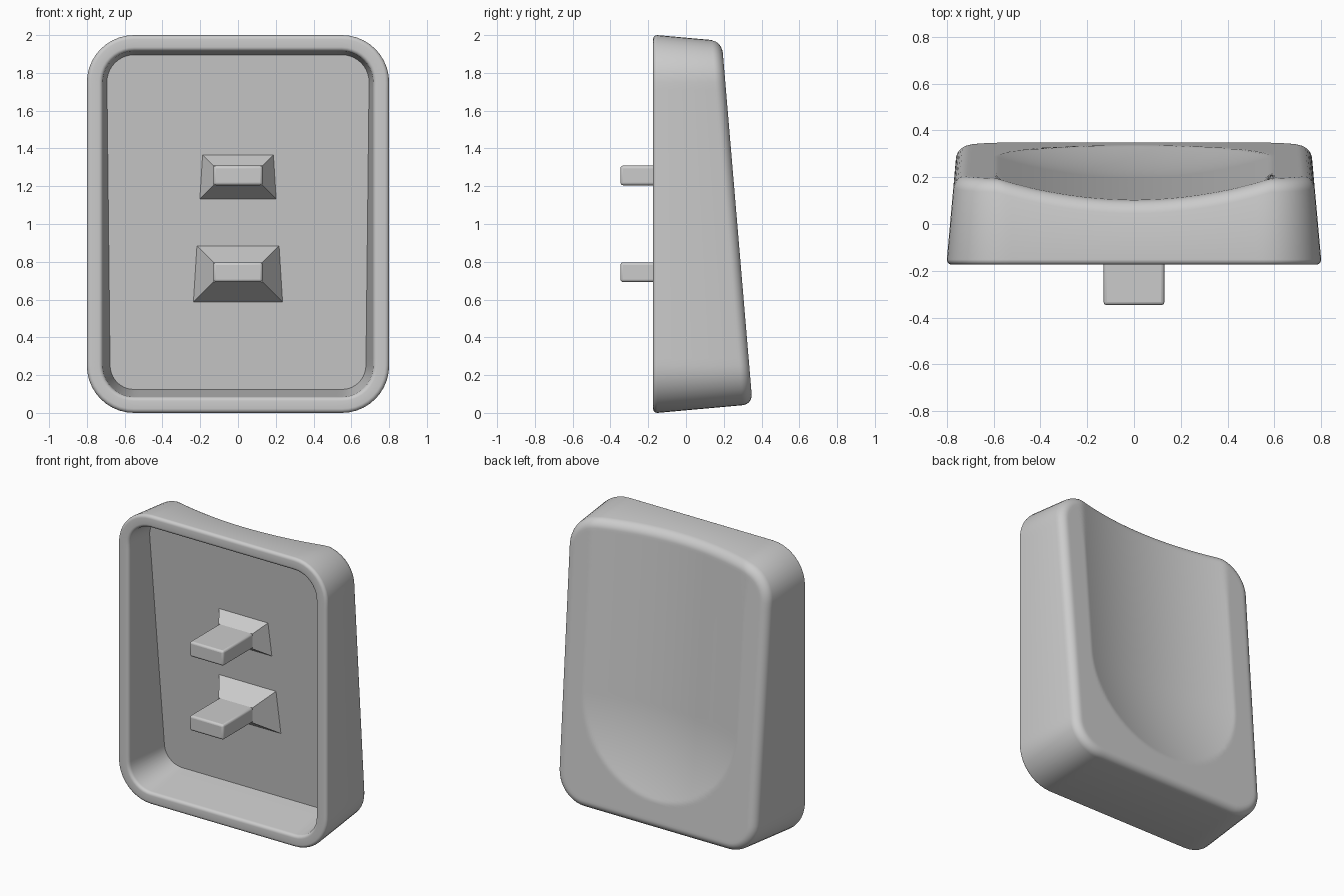
import bpy, bmesh, math
from mathutils import Vector

cube = bpy.data.objects.get("Cube")
if cube:
    bpy.data.objects.remove(cube, do_unlink=True)

grey = bpy.data.materials.new("light_grey")
grey.use_nodes = True
colour = (0.6, 0.6, 0.6, 1)
grey.diffuse_color = colour
grey.node_tree.nodes["Principled BSDF"].inputs["Base Color"].default_value = colour

FRONT = -0.174     # plane of the open rim
RIM = 0.022        # rounding of the rim
TAPER = 0.09       # inward lean of the walls
WALL = 0.085       # rim width
CENTRE = 0.82      # height of the dish's round end


def back_y(z):
    return 0.356 - 0.0845 * z


def floor_y(z):
    return 0.186 - 0.092 * z


def dish(x, z):
    drop = min(0, z - CENTRE)
    return max(0, 0.09 - (x * x + drop * drop) / 3.82)


def make_object(name, bm):
    bmesh.ops.recalc_face_normals(bm, faces=bm.faces)
    mesh = bpy.data.meshes.new(name)
    bm.to_mesh(mesh)
    bm.free()
    mesh.materials.append(grey)
    obj = bpy.data.objects.new(name, mesh)
    bpy.context.collection.objects.link(obj)
    return obj


def smooth(obj):
    bpy.ops.object.select_all(action="DESELECT")
    obj.select_set(True)
    bpy.context.view_layer.objects.active = obj
    bpy.ops.object.shade_smooth_by_angle(angle=math.radians(35))


def rounded_outline(half=0.8, height=2.0, r=0.25, steps=10):
    """Points (x, z) with outward normals around a rounded rectangle."""
    centres = [(half - r, height - r), (r - half, height - r),
               (r - half, r), (half - r, r)]
    points = []
    for k, (cx, cz) in enumerate(centres):
        for i in range(steps + 1):
            a = math.pi / 2 * (k + i / steps)
            n = Vector((math.cos(a), math.sin(a)))
            points.append((Vector((cx, cz)) + n * r, n))
        # subdivide the straight side up to the next corner
        end, nxt = points[-1][0], Vector(centres[(k + 1) % 4]) + n * r
        count = 40
        points += [(end.lerp(nxt, i / count), n) for i in range(1, count)]
    return points


outline = rounded_outline()
bm = bmesh.new()
rings = []


def wall_ring(inset, depth_at, taper=TAPER):
    """Ring whose depth follows a slope and whose inset follows the depth."""
    ring = []
    for p, n in outline:
        y = depth_at(p.x, p.y)
        for _ in range(3):
            q = p - n * (inset + taper * max(0, y - FRONT - RIM))
            y = depth_at(q.x, q.y)
        ring.append(bm.verts.new((q.x, y, q.y)))
    rings.append(ring)


# Cavity floor edge, then the rounded rim from inside to outside
wall_ring(WALL, lambda x, z: floor_y(z), 0.12)
arc = [math.pi / 2 * i / 5 for i in range(6)]
for a in arc:
    wall_ring(WALL - RIM * (1 - math.cos(a)), lambda x, z: FRONT + RIM * (1 - math.sin(a)))
for a in reversed(arc):
    wall_ring(RIM * (1 - math.cos(a)), lambda x, z: FRONT + RIM * (1 - math.sin(a)))

# Rounded back edge, following the dish
soft = 0.053
for i in range(9):
    a = math.pi / 2 * i / 8
    wall_ring(soft * (1 - math.cos(a)),
              lambda x, z: back_y(z) - dish(x, z) - soft * (1 - math.sin(a)))

# Back face with the scooped dish
edge = [v.co.copy() for v in rings[-1]]
CAP = 60
for i in range(1, CAP):
    ring = []
    for co in edge:
        s = 1 - i / CAP
        x, z = co.x * s, 1 + (co.z - 1) * s
        ring.append(bm.verts.new((x, back_y(z) - dish(x, z), z)))
    rings.append(ring)

count = len(outline)
for a, b in zip(rings, rings[1:]):
    for i in range(count):
        j = (i + 1) % count
        bm.faces.new((a[i], a[j], b[j], b[i]))
bm.faces.new(rings[0])
tip = bm.verts.new((0, back_y(1) - dish(0, 1), 1))
for i in range(count):
    bm.faces.new((rings[-1][i], rings[-1][(i + 1) % count], tip))
smooth(make_object("dished_shell", bm))


# Mounting pegs with flared feet
def box_from(front, back):
    bm = bmesh.new()
    f = [bm.verts.new(c) for c in front]
    b = [bm.verts.new(c) for c in back]
    bm.faces.new(f)
    bm.faces.new(b)
    for i in range(4):
        j = (i + 1) % 4
        bm.faces.new((f[i], f[j], b[j], b[i]))
    return bm


def add_peg(name, z):
    hw, hh, flare, start = 0.13, 0.052, 0.68, -0.027
    corners = [(-1, -1), (1, -1), (1, 1), (-1, 1)]

    def section(y):
        return [(sx * hw, y, z + sz * hh) for sx, sz in corners]

    peg = make_object(name + "_peg", box_from(section(-0.347), section(0.01)))
    bevel = peg.modifiers.new("soft_edges", "BEVEL")
    bevel.width = 0.014
    bevel.segments = 3
    smooth(peg)

    foot = []
    for sx, sz in corners:
        y = floor_y(z)
        for _ in range(6):
            grow = flare * (y - start)
            y = floor_y(z + sz * (hh + grow))
        foot.append((sx * (hw + grow), y + 0.003, z + sz * (hh + grow)))
    make_object(name + "_flared_foot", box_from(section(start), foot))


add_peg("upper", 1.257)
add_peg("lower", 0.745)
